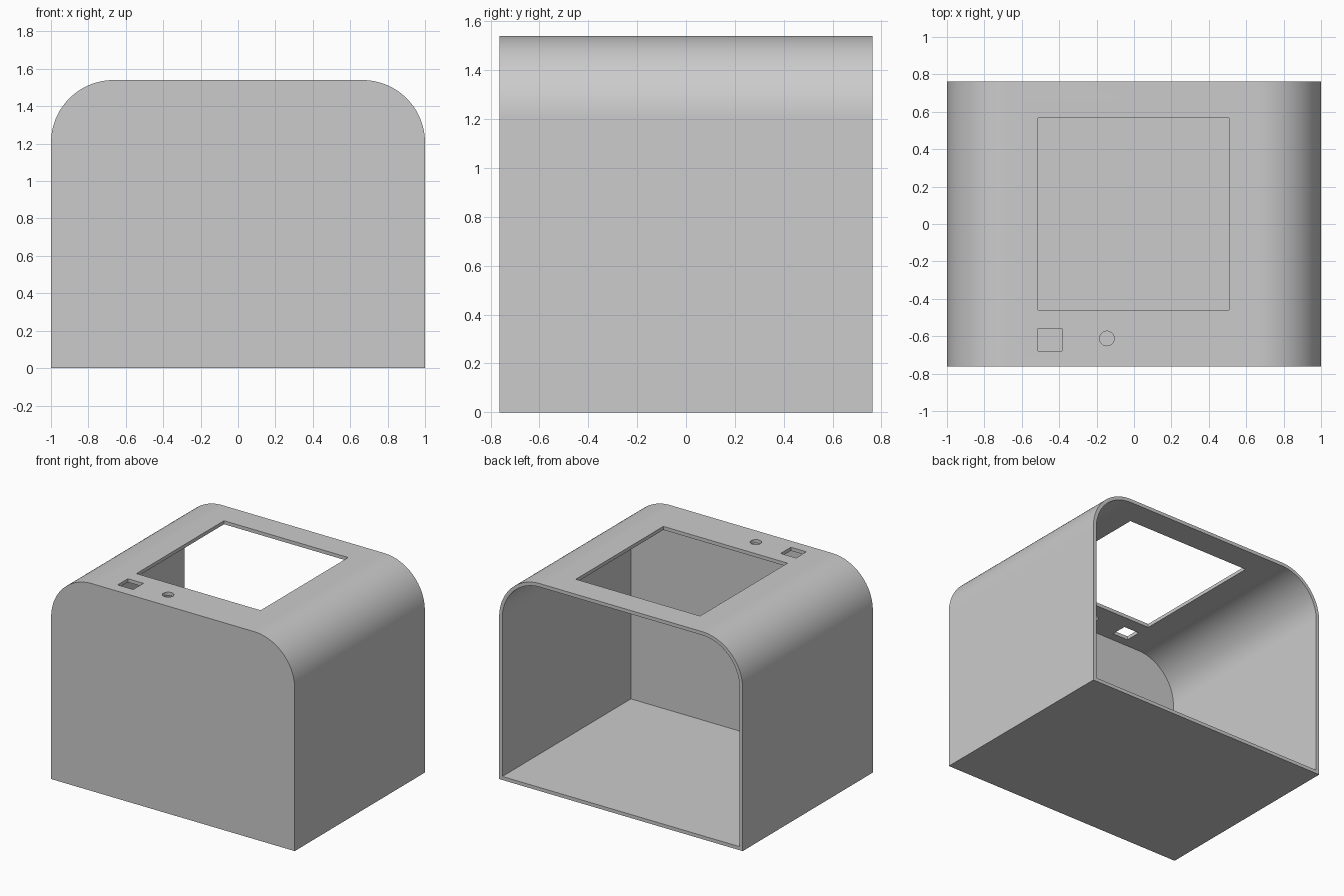
import bpy
import bmesh
from math import sin, cos, pi, radians

default = bpy.data.objects.get("Cube")
if default:
    bpy.data.objects.remove(default, do_unlink=True)

HALF_W, HALF_D, HEIGHT = 1.0, 0.763, 1.54
RADIUS, WALL, FRONT_WALL = 0.335, 0.026, 0.018

grey = bpy.data.materials.new("light grey plastic")
grey.use_nodes = True
colour = (0.6, 0.6, 0.6, 1)
grey.diffuse_color = colour
grey.node_tree.nodes["Principled BSDF"].inputs["Base Color"].default_value = colour


def arch(half_w, bottom, top, radius, steps=32):
    """Outline in x, z with a square base and rounded top corners."""
    angles = [pi / 2 * i / steps for i in range(steps + 1)]
    right = [(half_w - radius + radius * cos(a), top - radius + radius * sin(a))
             for a in angles]
    left = [(-x, z) for x, z in reversed(right)]
    return [(half_w, bottom)] + right + left + [(-half_w, bottom)]


def prism(name, points, direction):
    """Extrude a closed loop of 3D points along a direction."""
    bm = bmesh.new()
    face = bm.faces.new([bm.verts.new(p) for p in points])
    extruded = bmesh.ops.extrude_face_region(bm, geom=[face])["geom"]
    verts = [v for v in extruded if isinstance(v, bmesh.types.BMVert)]
    bmesh.ops.translate(bm, verts=verts, vec=direction)
    bmesh.ops.recalc_face_normals(bm, faces=bm.faces[:])
    mesh = bpy.data.meshes.new(name)
    bm.to_mesh(mesh)
    bm.free()
    obj = bpy.data.objects.new(name, mesh)
    bpy.context.collection.objects.link(obj)
    return obj


def top_cutter(name, outline):
    """Vertical cutter passing through the roof only."""
    return prism(name, [(x, y, HEIGHT - 0.15) for x, y in outline], (0, 0, 0.3))


def rectangle(x0, x1, y0, y1):
    return [(x0, y0), (x1, y0), (x1, y1), (x0, y1)]


# Outer housing
housing = prism("housing",
                [(x, -HALF_D, z) for x, z in arch(HALF_W, 0, HEIGHT, RADIUS)],
                (0, 2 * HALF_D, 0))
housing.data.materials.append(grey)

# Hollow interior, open at the back
inner = arch(HALF_W - WALL, WALL, HEIGHT - WALL, RADIUS - WALL)
interior = prism("interior_cutter",
                 [(x, FRONT_WALL - HALF_D, z) for x, z in inner],
                 (0, 2 * HALF_D, 0))

# Roof openings: large window, square switch hole, round button hole
circle = [(-0.145 + 0.039 * cos(2 * pi * i / 48), -0.612 + 0.039 * sin(2 * pi * i / 48))
          for i in range(48)]
cutters = [
    interior,
    top_cutter("window_cutter", rectangle(-0.512, 0.508, -0.46, 0.567)),
    top_cutter("switch_hole_cutter", rectangle(-0.512, -0.385, -0.68, -0.56)),
    top_cutter("button_hole_cutter", circle),
]

bpy.ops.object.select_all(action="DESELECT")
bpy.context.view_layer.objects.active = housing
housing.select_set(True)
for cutter in cutters:
    cutter.hide_render = True
    cut = housing.modifiers.new(cutter.name, "BOOLEAN")
    cut.operation = "DIFFERENCE"
    cut.solver = "EXACT"
    cut.object = cutter
    bpy.ops.object.modifier_apply(modifier=cut.name)
    bpy.data.objects.remove(cutter, do_unlink=True)

bpy.ops.object.shade_smooth_by_angle(angle=radians(30))
